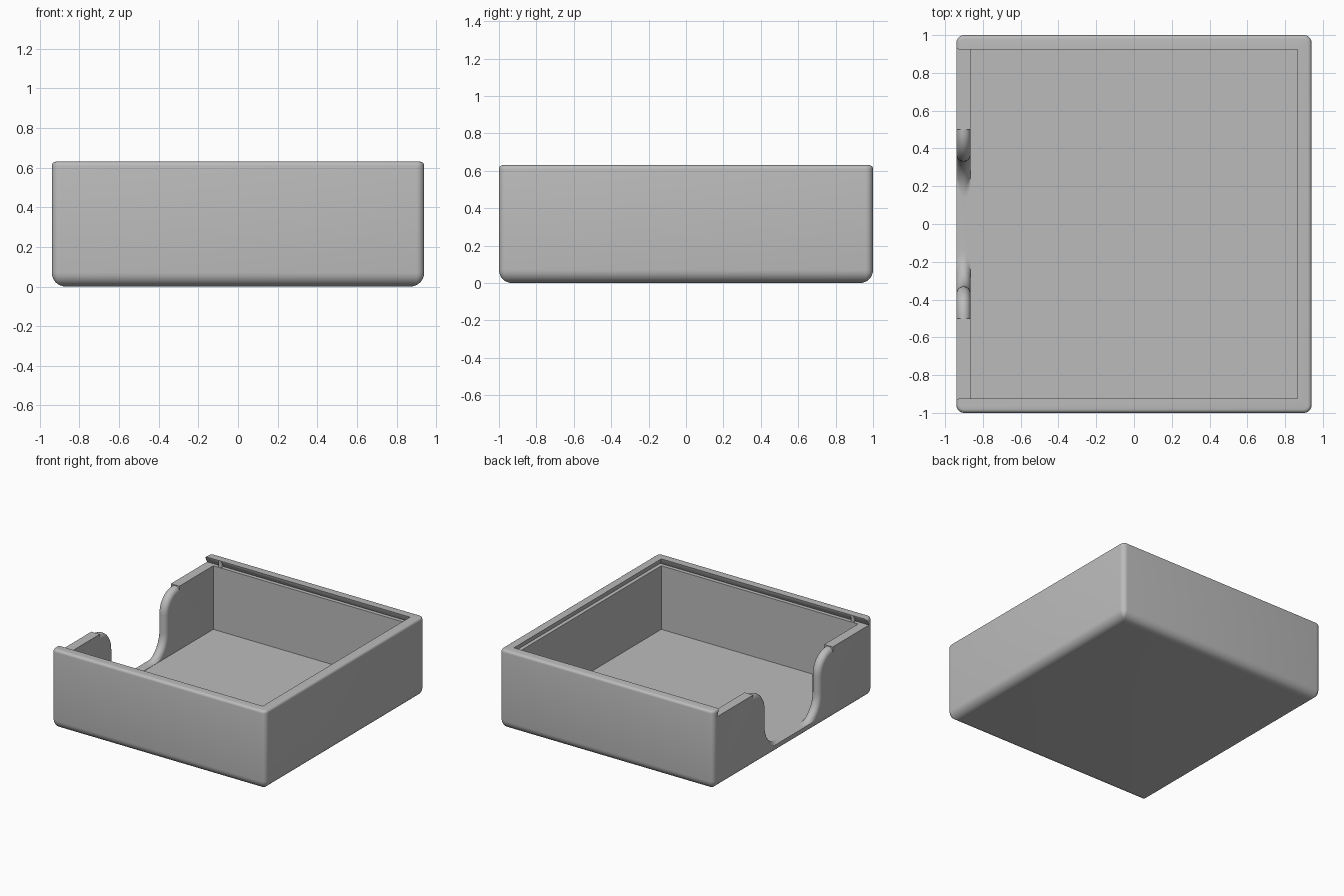
import bpy, bmesh, math

if "Cube" in bpy.data.objects:
    bpy.data.objects.remove(bpy.data.objects["Cube"], do_unlink=True)

HX, HY, H = 0.94, 1.0, 0.63      # outer half sizes and height
WALL, FLOOR, LEDGE = 0.075, 0.07, 0.575
CORNER, BASE_R, RIM_R = 0.04, 0.07, 0.02
IX, IY = HX - WALL, HY - WALL    # inner half sizes

grey = bpy.data.materials.new("matte_grey")
grey.use_nodes = True
grey.diffuse_color = (0.5, 0.5, 0.5, 1)
grey.node_tree.nodes["Principled BSDF"].inputs["Base Color"].default_value = (0.5, 0.5, 0.5, 1)


def loft(name, rings):
    """Closed solid through rings of equal point count."""
    bm = bmesh.new()
    loops = [[bm.verts.new(p) for p in ring] for ring in rings]
    n = len(loops[0])
    for a, b in zip(loops, loops[1:]):
        for i in range(n):
            j = (i + 1) % n
            bm.faces.new((a[i], a[j], b[j], b[i]))
    bm.faces.new(loops[0][::-1])
    bm.faces.new(loops[-1])
    bmesh.ops.recalc_face_normals(bm, faces=bm.faces)
    mesh = bpy.data.meshes.new(name)
    bm.to_mesh(mesh)
    bm.free()
    mesh.materials.append(grey)
    ob = bpy.data.objects.new(name, mesh)
    bpy.context.collection.objects.link(ob)
    return ob


def rounded_rect(inset, z, steps=6):
    r = max(CORNER - inset, 0.004)
    cx, cy = HX - inset - r, HY - inset - r
    ring = []
    for q, (sx, sy) in enumerate(((1, 1), (-1, 1), (-1, -1), (1, -1))):
        for k in range(steps + 1):
            a = math.pi / 2 * (q + k / steps)
            ring.append((sx * cx + r * math.cos(a), sy * cy + r * math.sin(a), z))
    return ring


def rect(x0, x1, y, z):
    return [(x0, -y, z), (x1, -y, z), (x1, y, z), (x0, y, z)]


def cut(target, cutter):
    mod = target.modifiers.new("cut", "BOOLEAN")
    mod.operation, mod.solver, mod.object = "DIFFERENCE", "EXACT", cutter
    bpy.context.view_layer.objects.active = target
    bpy.ops.object.modifier_apply(modifier=mod.name)
    bpy.data.objects.remove(cutter, do_unlink=True)


# Outer block with rounded base and softened rim
quarter = [math.pi / 2 * k / 8 for k in range(9)]
rings = [rounded_rect(BASE_R * (1 - math.sin(a)), BASE_R * (1 - math.cos(a))) for a in quarter]
rings += [rounded_rect(RIM_R * (1 - math.cos(a)), H - RIM_R * (1 - math.sin(a))) for a in quarter[::2]]
box = loft("box_body", rings)

# Inner cavity
cut(box, loft("cavity_cutter", [rect(-IX, IX, IY, z) for z in (FLOOR, H + 0.1)]))

# Dovetail slot for a sliding lid, open on the -x side
under = 0.03
slot = [rect(-1.2, IX + under, IY + under, LEDGE), rect(-1.2, IX, IY, H - 0.002),
        rect(-1.2, IX, IY, H + 0.1)]
cut(box, loft("slot_cutter", slot))


# Thumb notch with rounded edges in the -x wall
def notch_ring(x, d):
    side = []
    for k in range(11):          # concave foot
        a = math.pi / 2 * k / 10
        side.append((0.14 + (0.19 + d) * math.sin(a), 0.262 - (0.19 + d) * math.cos(a)))
    for k in range(11):          # convex shoulder
        a = math.pi / 2 * k / 10
        side.append((0.5 - (0.17 - d) * math.cos(a), 0.4 + (0.17 - d) * math.sin(a)))
    side += [(0.5, H + 0.1)]
    side = [(y, max(z, FLOOR + 0.002)) for y, z in side]
    return [(x, y, z) for y, z in side] + [(x, -y, z) for y, z in reversed(side)]


mid, r = -HX + WALL / 2, WALL / 2
rings = [notch_ring(-1.1, r)]
for k in range(13):
    a = math.pi * k / 12
    rings.append(notch_ring(mid - r * math.cos(a), r * (1 - math.sin(a))))
rings.append(notch_ring(-IX + 0.004, r))
cut(box, loft("notch_cutter", rings))

# Small lid catches inside the slot
catches = []
for name, s in (("left_catch", 1), ("right_catch", -1)):
    circle = [2 * math.pi * k / 16 for k in range(16)]
    catches.append(loft(name, [[(-0.81 + 0.015 * math.cos(a), s * 0.94 + 0.015 * math.sin(a), z)
                                for a in circle] for z in (LEDGE - 0.005, H)]))

bpy.ops.object.select_all(action="DESELECT")
for ob in [box] + catches:
    ob.select_set(True)
bpy.context.view_layer.objects.active = box
bpy.ops.object.shade_smooth_by_angle(angle=math.radians(32))
